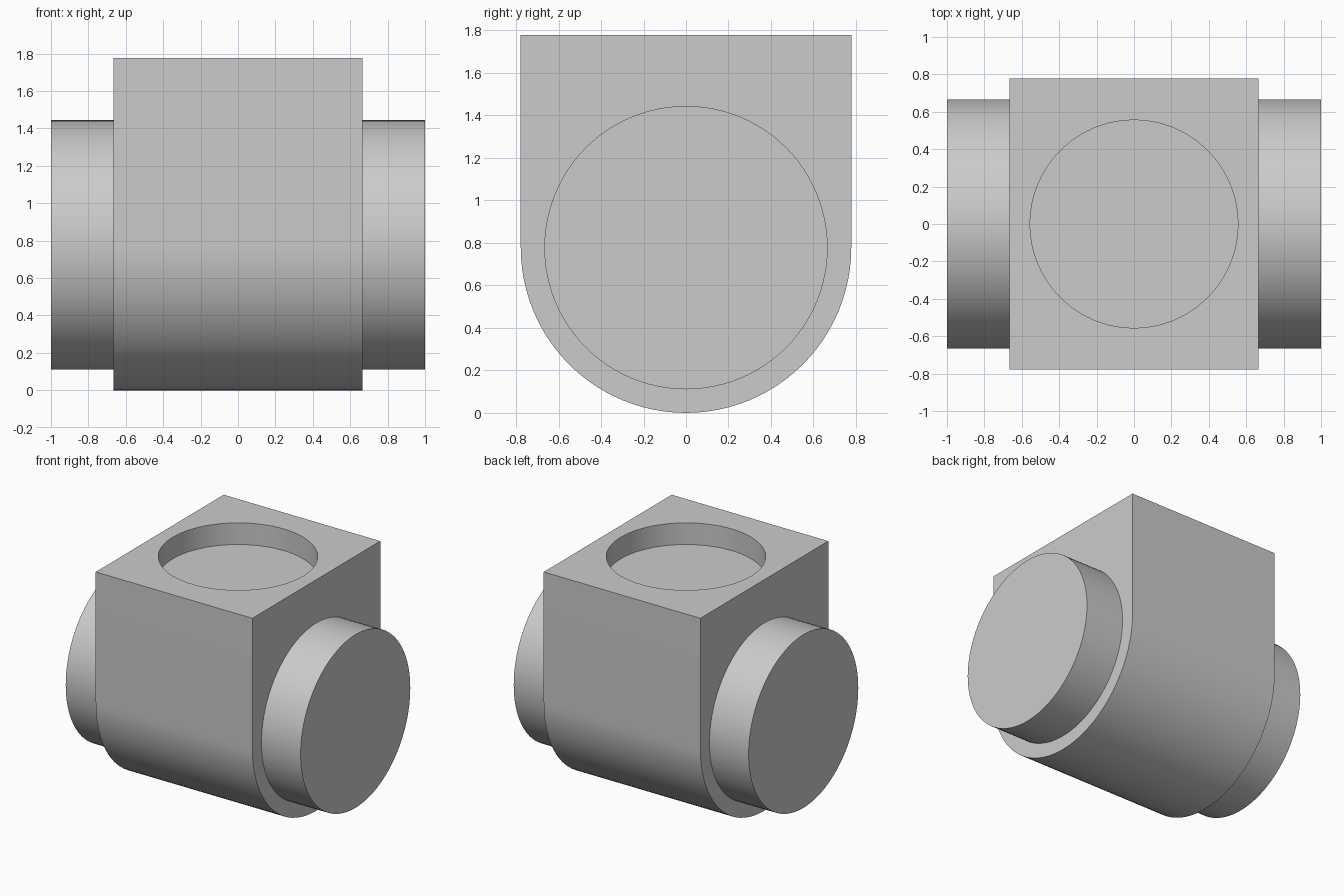
import bpy, bmesh
from math import cos, sin, pi, radians

cube = bpy.data.objects.get("Cube")
if cube:
    bpy.data.objects.remove(cube, do_unlink=True)

UNIT = 1 / 9
HALF_WIDTH = 6 * UNIT
BODY_R = 7 * UNIT
HEIGHT = 16 * UNIT
PORT_R = 6 * UNIT
BORE_R = 5 * UNIT
BORE_DEPTH = 1.5 * UNIT
SEGMENTS = 96

grey = bpy.data.materials.new("light grey")
grey.use_nodes = True
colour = (0.6, 0.6, 0.6, 1)
grey.diffuse_color = colour
grey.node_tree.nodes["Principled BSDF"].inputs["Base Color"].default_value = colour


def smooth(obj):
    bpy.ops.object.select_all(action="DESELECT")
    obj.select_set(True)
    bpy.context.view_layer.objects.active = obj
    bpy.ops.object.shade_smooth_by_angle(angle=radians(30))


def cylinder(name, radius, depth, location, rotation=(0, 0, 0)):
    bpy.ops.mesh.primitive_cylinder_add(vertices=SEGMENTS, radius=radius, depth=depth,
                                        location=location, rotation=rotation)
    obj = bpy.context.object
    obj.name = name
    obj.data.materials.append(grey)
    return obj


# Body: U-shaped profile extruded along x
half = SEGMENTS // 2
profile = [(BODY_R, HEIGHT), (-BODY_R, HEIGHT)]
profile += [(BODY_R * cos(pi + pi * i / half), BODY_R + BODY_R * sin(pi + pi * i / half))
            for i in range(half + 1)]
bm = bmesh.new()
face = bm.faces.new([bm.verts.new((-HALF_WIDTH, y, z)) for y, z in profile])
side = bmesh.ops.extrude_face_region(bm, geom=[face])
bmesh.ops.translate(bm, vec=(2 * HALF_WIDTH, 0, 0),
                    verts=[g for g in side["geom"] if isinstance(g, bmesh.types.BMVert)])
bmesh.ops.recalc_face_normals(bm, faces=bm.faces)
mesh = bpy.data.meshes.new("body")
bm.to_mesh(mesh)
bm.free()
mesh.materials.append(grey)
body = bpy.data.objects.new("body", mesh)
bpy.context.collection.objects.link(body)

# Round blind recess in the top
cutter = cylinder("recess_cutter", BORE_R, 2 * BORE_DEPTH, (0, 0, HEIGHT))
cutter.hide_render = True
cutter.hide_viewport = True
cut = body.modifiers.new("recess", "BOOLEAN")
cut.operation = "DIFFERENCE"
cut.solver = "EXACT"
cut.object = cutter
bpy.context.view_layer.objects.active = body
bpy.ops.object.modifier_apply(modifier=cut.name)
bpy.data.objects.remove(cutter, do_unlink=True)
smooth(body)

# Side ports
port_length = 1 - HALF_WIDTH
for name, sign in (("left_port", 1), ("right_port", -1)):
    port = cylinder(name, PORT_R, port_length, (sign * (HALF_WIDTH + port_length / 2), 0, BODY_R),
                    (0, pi / 2, 0))
    smooth(port)
